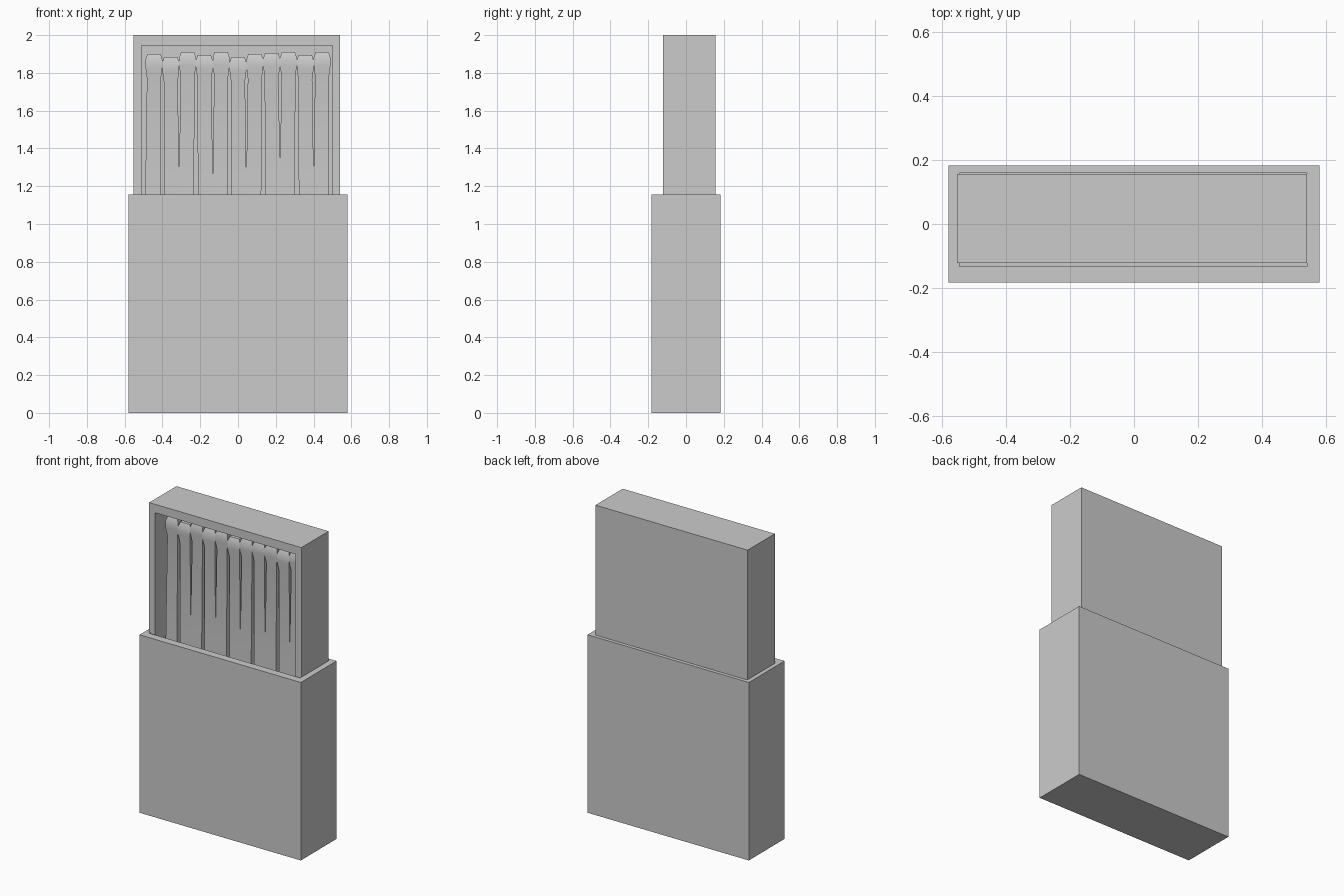
import bpy, bmesh
from mathutils import Vector

if "Cube" in bpy.data.objects:
    bpy.data.objects.remove(bpy.data.objects["Cube"])

grey = bpy.data.materials.new("plain grey")
grey.diffuse_color = (0.6, 0.6, 0.6, 1)
grey.use_nodes = True
grey.node_tree.nodes["Principled BSDF"].inputs["Base Color"].default_value = grey.diffuse_color


def finish(bm, name):
    bmesh.ops.recalc_face_normals(bm, faces=bm.faces)
    mesh = bpy.data.meshes.new(name)
    bm.to_mesh(mesh)
    bm.free()
    obj = bpy.data.objects.new(name, mesh)
    bpy.context.collection.objects.link(obj)
    mesh.materials.append(grey)
    return obj


def open_box(name, lo, hi, cavity_lo, cavity_hi, direction):
    """Box with a rectangular cavity opening on the side facing direction."""
    lo, hi, c_lo, c_hi = map(Vector, (lo, hi, cavity_lo, cavity_hi))
    bm = bmesh.new()
    bmesh.ops.create_cube(bm, size=1)
    for v in bm.verts:
        v.co = Vector([lo[i] if v.co[i] < 0 else hi[i] for i in range(3)])
    bm.normal_update()
    d = Vector(direction)
    axis = max(range(3), key=lambda i: abs(d[i]))
    face = max(bm.faces, key=lambda f: f.normal.dot(d))
    mid = (lo + hi) / 2
    bmesh.ops.inset_individual(bm, faces=[face], thickness=0.02)
    for v in face.verts:
        for i in range(3):
            if i != axis:
                v.co[i] = c_lo[i] if v.co[i] < mid[i] else c_hi[i]
    floor = bmesh.ops.extrude_discrete_faces(bm, faces=[face])["faces"][0]
    for v in floor.verts:
        v.co[axis] = c_lo[axis] if d[axis] > 0 else c_hi[axis]
    return finish(bm, name)


# Outer sleeve, open at the top
open_box("sleeve", (-0.58, -0.183, 0), (0.58, 0.183, 1.157),
         (-0.545, -0.133, 0.03), (0.54, 0.16, 1.157), (0, 0, 1))

# Inner tray, slid up out of the sleeve and open at the front
open_box("tray", (-0.553, -0.122, 0.85), (0.541, 0.157, 2.0),
         (-0.51, -0.122, 0.9), (0.5, 0.06, 1.945), (0, -1, 0))


def match(name, x, top, lean):
    """Square stick, slightly leaning, with a swollen bevelled head."""
    # distance below the top, half width, half depth
    rings = [(0.95, 0.041, 0.040), (0.74, 0.040, 0.040), (0.13, 0.037, 0.037),
             (0.07, 0.0445, 0.046), (0.03, 0.0445, 0.046), (0.0, 0.035, 0.034)]
    bm = bmesh.new()
    prev = None
    for drop, w, d in rings:
        cx = x + lean * max(0, drop - 0.13) / 0.61
        ring = [bm.verts.new((cx + sx * w, sy * d, top - drop))
                for sx, sy in ((-1, -1), (1, -1), (1, 1), (-1, 1))]
        if prev:
            for i in range(4):
                j = (i + 1) % 4
                bm.faces.new((prev[i], prev[j], ring[j], ring[i]))
        else:
            bm.faces.new(ring[::-1])
        prev = ring
    bm.faces.new(prev)
    obj = finish(bm, name)
    bpy.context.view_layer.objects.active = obj
    obj.select_set(True)
    bpy.ops.object.shade_smooth_by_angle(angle=0.7)
    obj.select_set(False)


# Row of eleven matches, leaning together in pairs
tops = [1.90, 1.885, 1.91, 1.895, 1.91, 1.885, 1.90, 1.905, 1.91, 1.895, 1.91]
for k, top in enumerate(tops):
    match(f"match_{k + 1}", (k - 5) * 0.089, top, -0.006 if k % 2 == 0 else 0.006)
